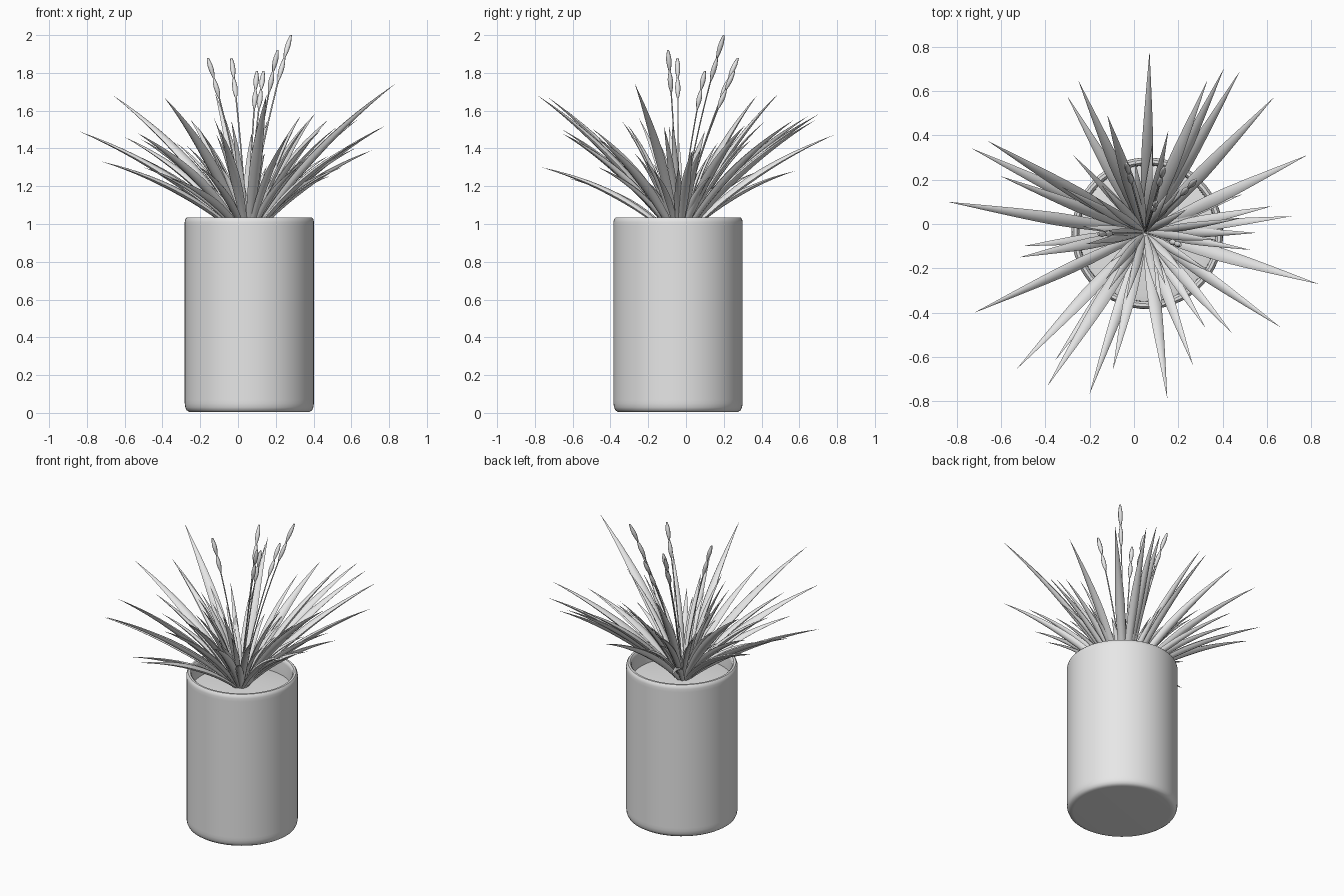
import bpy, bmesh, math, random
from mathutils import Vector

if "Cube" in bpy.data.objects:
    bpy.data.objects.remove(bpy.data.objects["Cube"])
random.seed(4)

grey = bpy.data.materials.new("plain grey")
grey.use_nodes = True
grey.diffuse_color = (0.8, 0.8, 0.8, 1)
grey.node_tree.nodes["Principled BSDF"].inputs["Base Color"].default_value = (0.8, 0.8, 0.8, 1)

POT = Vector((0.06, -0.042, 0))
ROOT = Vector((0.05, -0.038, 0.91))


def finish(bm, name, angle):
    bmesh.ops.recalc_face_normals(bm, faces=bm.faces)
    mesh = bpy.data.meshes.new(name)
    bm.to_mesh(mesh)
    bm.free()
    obj = bpy.data.objects.new(name, mesh)
    bpy.context.collection.objects.link(obj)
    mesh.materials.append(grey)
    bpy.ops.object.select_all(action="DESELECT")
    obj.select_set(True)
    bpy.context.view_layer.objects.active = obj
    bpy.ops.object.shade_smooth_by_angle(angle=math.radians(angle))
    return obj


def skin(bm, rings):
    """Bridge equal rings of points into a capped tube."""
    loops = [[bm.verts.new(p) for p in ring] for ring in rings]
    n = len(loops[0])
    for a, b in zip(loops, loops[1:]):
        for i in range(n):
            j = (i + 1) % n
            bm.faces.new((a[i], a[j], b[j], b[i]))
    bm.faces.new(loops[0][::-1])
    bm.faces.new(loops[-1])


def circle(c, r, n):
    return [c + Vector((r * math.cos(t), r * math.sin(t), 0))
            for t in (2 * math.pi * i / n for i in range(n))]


def lathe(name, profile):
    bm = bmesh.new()
    skin(bm, [circle(POT + Vector((0, 0, z)), r, 64) for r, z in profile])
    return finish(bm, name, 40)


def bezier(a, b, c, t):
    return a * (1 - t) ** 2 + b * 2 * t * (1 - t) + c * t * t


# Pot with rounded foot and rim, hollow down to the soil
lathe("pot", [(0.3, 0.004), (0.318, 0.005), (0.332, 0.014), (0.339, 0.03), (0.342, 0.05),
              (0.342, 0.07), (0.342, 0.99), (0.342, 1.01),
              (0.339, 1.025), (0.331, 1.035), (0.318, 1.035), (0.31, 1.027),
              (0.307, 1.01), (0.306, 0.88)])
lathe("soil", [(0.306, 0.885), (0.306, 0.925), (0.28, 0.93), (0.1, 0.935)])


def leaf(bm, tip, width):
    """Gently arched, fleshy, slightly twisted blade tapering to a point."""
    tip = Vector(tip)
    out = Vector((tip.x - ROOT.x, tip.y - ROOT.y, 0))
    rise = tip.z - ROOT.z
    base = ROOT + out.normalized() * 0.012
    ctrl = ROOT + out * 0.38 + Vector((0, 0, rise * 0.45 + 0.1))
    side = Vector((-out.y, out.x, 0)).normalized()
    twist = random.uniform(-0.5, 0.5)
    steps, rings = 14, []
    for i in range(steps + 1):
        t = i / steps
        p = bezier(base, ctrl, tip, t)
        tangent = ((ctrl - base) * (1 - t) + (tip - ctrl) * t).normalized()
        up = tangent.cross(side)
        if up.z < 0:
            up = -up
        w = width * (0.4 + 0.6 * math.sin(min(t / 0.5, 1) * math.pi / 2))
        if t > 0.5:
            w *= max(1 - ((t - 0.5) / 0.5) ** 1.35, 0.01)
        across = side * math.cos(twist) + up * math.sin(twist)
        over = up * math.cos(twist) - side * math.sin(twist)
        section = [(1, 0.1), (0.65, -0.4), (0, -0.65), (-0.65, -0.4),
                   (-1, 0.1), (-0.55, 0.45), (0, 0.5), (0.55, 0.45)]
        rings.append([p + across * w * s + over * w * u for s, u in section])
    skin(bm, rings)


# Long outer leaves, given by their tips
tips = [(-.84, .10, 1.49), (-.66, .375, 1.68), (-.73, .34, 1.44), (-.6, .215, 1.46),
        (-.25, .645, 1.55), (-.3, .575, 1.28), (.07, .78, 1.47), (.405, .7, 1.58),
        (.475, .685, 1.55), (.33, .645, 1.57), (.63, .57, 1.55), (.78, .31, 1.52),
        (.62, .08, 1.4), (.71, .035, 1.39), (.83, -.27, 1.74), (.66, -.465, 1.45),
        (.55, -.04, 1.3), (.44, -.49, 1.5), (.265, -.635, 1.47), (.15, -.785, 1.68),
        (-.2, -.765, 1.3), (-.095, -.655, 1.5), (-.39, -.73, 1.67), (-.355, -.615, 1.24),
        (-.53, -.655, 1.48), (-.72, -.4, 1.33), (-.515, -.15, 1.45), (-.5, -.1, 1.3),
        (.32, -.465, 1.3), (.49, -.17, 1.28), (-.12, .49, 1.69)]
bm = bmesh.new()
for tip in tips:
    leaf(bm, tip, 0.012 + 0.017 * (Vector(tip) - ROOT).length)
finish(bm, "outer_leaves", 60)

# Shorter inner leaves filling the crown
bm = bmesh.new()
for i in range(26):
    a = i * 2.4 + random.uniform(-0.2, 0.2)
    r = random.uniform(0.2, 0.5)
    z = random.uniform(1.22, 1.56)
    leaf(bm, (ROOT.x + r * math.cos(a), ROOT.y + r * math.sin(a), z), 0.019)
finish(bm, "inner_leaves", 60)

# Thin stalks ending in slim spindle-shaped seed heads
stalks = [(-.16, -.045, 1.88), (-.035, .275, 1.88), (.1, .1, 1.81),
          (.135, .255, 1.81), (.21, -.095, 1.92), (.28, .2, 2.0)]
stems, seeds = bmesh.new(), bmesh.new()
for tip in map(Vector, stalks):
    ctrl = ROOT.lerp(tip, 0.3)
    ctrl.z = ROOT.z + (tip.z - ROOT.z) * 0.5
    skin(stems, [circle(bezier(ROOT, ctrl, tip, i / 12), 0.004, 6) for i in range(13)])
    for start in (0.78, 0.89):
        rings = []
        for i in range(9):
            u = i / 8
            r = 0.005 + 0.009 * math.sin(math.pi * u)
            rings.append(circle(bezier(ROOT, ctrl, tip, start + 0.11 * u), r, 8))
        skin(seeds, rings)
finish(stems, "flower_stalks", 60)
finish(seeds, "seed_heads", 60)
